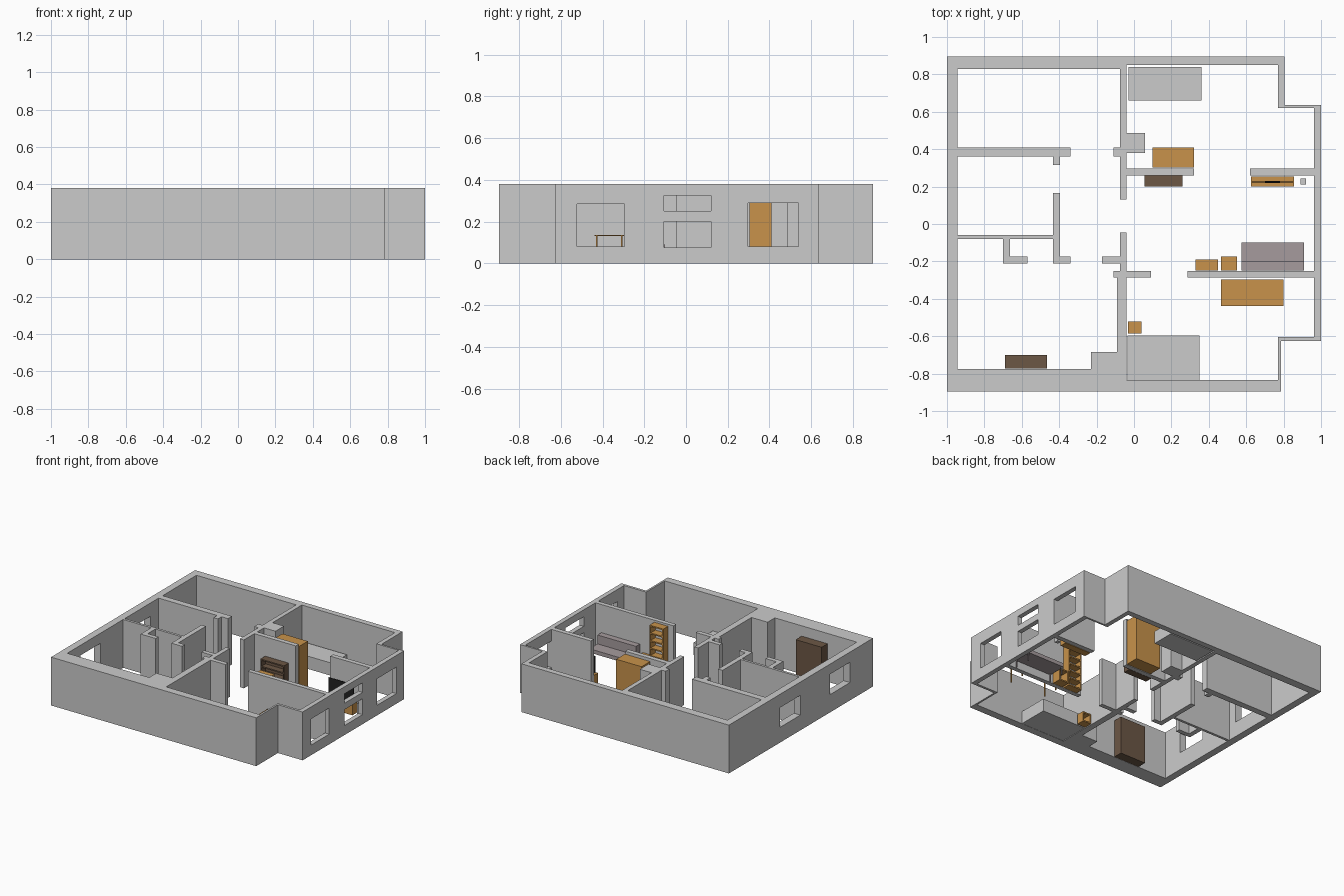
import bpy, bmesh

if "Cube" in bpy.data.objects:
    bpy.data.objects.remove(bpy.data.objects["Cube"])

H = 0.38  # wall height


def material(name, rgb):
    m = bpy.data.materials.new(name)
    m.diffuse_color = (*rgb, 1)
    m.use_nodes = True
    m.node_tree.nodes["Principled BSDF"].inputs["Base Color"].default_value = m.diffuse_color
    return m


ORANGE = material("light_wood", (0.58, 0.29, 0.07))
BROWN = material("dark_wood", (0.15, 0.095, 0.06))
MAUVE = material("sofa_fabric", (0.38, 0.33, 0.34))
BLACK = material("screen_black", (0.015, 0.015, 0.015))


def finish(name, bm, mat=None):
    me = bpy.data.meshes.new(name)
    bm.to_mesh(me)
    bm.free()
    ob = bpy.data.objects.new(name, me)
    bpy.context.collection.objects.link(ob)
    if mat:
        me.materials.append(mat)
    return ob


def boxes(name, parts, mat=None):
    """One object from boxes given as (x0, x1, y0, y1, z0, z1)."""
    bm = bmesh.new()
    for x0, x1, y0, y1, z0, z1 in parts:
        for v in bmesh.ops.create_cube(bm, size=1)["verts"]:
            v.co.x = x1 if v.co.x > 0 else x0
            v.co.y = y1 if v.co.y > 0 else y0
            v.co.z = z1 if v.co.z > 0 else z0
    return finish(name, bm, mat)


def legs(x0, x1, y0, y1, z, w=0.008, inset=0.006):
    """Four corner legs from the floor up to z."""
    return [(x, x + w, y, y + w, 0, z)
            for x in (x0 + inset, x1 - inset - w)
            for y in (y0 + inset, y1 - inset - w)]


def shelf_unit(name, x0, x1, y0, y1, h, n, mat, t=0.01, back=None):
    """Open case with two sides and n compartments."""
    parts = [(x0, x0 + t, y0, y1, 0, h), (x1 - t, x1, y0, y1, 0, h)]
    for i in range(n + 1):
        z = i * (h - t) / n
        parts.append((x0 + t, x1 - t, y0, y1, z, z + t))
    if back:
        parts.append((x0 + t, x1 - t, *back, t, h - t))
    return boxes(name, parts, mat)


def wall_plan(name, rects):
    """Union of floor-plan rectangles (x0, x1, y0, y1) extruded to H."""
    xs = sorted({v for r in rects for v in r[:2]})
    ys = sorted({v for r in rects for v in r[2:]})
    bm = bmesh.new()
    for xa, xb in zip(xs, xs[1:]):
        for ya, yb in zip(ys, ys[1:]):
            cx, cy = (xa + xb) / 2, (ya + yb) / 2
            if any(r[0] < cx < r[1] and r[2] < cy < r[3] for r in rects):
                bm.faces.new([bm.verts.new((x, y, 0)) for x, y in
                              ((xa, ya), (xb, ya), (xb, yb), (xa, yb))])
    bmesh.ops.remove_doubles(bm, verts=bm.verts[:], dist=1e-5)
    ext = bmesh.ops.extrude_face_region(bm, geom=bm.faces[:], use_keep_orig=True)
    for g in ext["geom"]:
        if isinstance(g, bmesh.types.BMVert):
            g.co.z = H
    bmesh.ops.recalc_face_normals(bm, faces=bm.faces[:])
    return finish(name, bm)


# Outer shell and partitions
outer = [
    (-1, -.04, .83, .895), (-.04, .805, .85, .895), (.77, .805, .62, .85),
    (.805, 1, .62, .635), (.963, 1, -.605, .62), (.77, 1, -.625, -.605),
    (.77, .785, -.835, -.625), (-1, .785, -.895, -.835),
    (-1, -.09, -.835, -.775), (-.23, -.04, -.835, -.685),
    (-1, -.943, -.775, .83),
]
inner = [
    (-.075, -.04, .13, .83), (-.11, -.075, .36, .41), (-.04, .06, .38, .487),
    (-.943, -.34, .36, .41), (-.433, -.395, .315, .36),
    (-.433, -.395, -.21, .165), (-.943, -.433, -.08, -.06),
    (-.7, -.663, -.21, -.08), (-.663, -.57, -.21, -.175),
    (-.395, -.34, -.21, -.175), (-.17, -.075, -.21, -.175),
    (-.075, -.04, -.25, -.045), (-.11, .09, -.285, -.25),
    (.285, .963, -.285, -.25), (-.04, .32, .26, .297),
    (.62, .963, .26, .297), (-.09, -.04, -.685, -.285),
]
walls = wall_plan("walls", outer + inner)

# Window openings in the left and right walls
cutter = boxes("window_cutter", [
    (.95, 1.05, -.522, -.295, .08, .285),
    (.95, 1.05, -.105, .12, .075, .2),
    (.95, 1.05, -.105, .12, .25, .325),
    (.95, 1.05, .2975, .54, .08, .288),
    (-1.05, -.93, .007, .26, .12, .275),
    (-1.05, -.93, -.61, -.36, .14, .30),
])
mod = walls.modifiers.new("windows", 'BOOLEAN')
mod.operation = 'DIFFERENCE'
mod.solver = 'EXACT'
mod.object = cutter
bpy.context.view_layer.objects.active = walls
bpy.ops.object.modifier_apply(modifier=mod.name)
bpy.data.objects.remove(cutter)

# Beds
boxes("back_bed", [(-.03, .36, .66, .84, 0, .1)])
boxes("front_bed", [(-.035, .35, -.833, -.595, 0, .1)])

# Wardrobes
boxes("back_wardrobe", [(.1, .32, .303, .41, 0, .36)], ORANGE)
boxes("front_wardrobe", [(-.69, -.465, -.773, -.7, 0, .3)], BROWN)

# Shelving in the living room
shelf_unit("low_bookcase", .055, .26, .2, .258, .23, 4, BROWN, back=(.25, .258))
shelf_unit("tall_bookcase", .33, .45, -.248, -.19, .365, 6, ORANGE)
shelf_unit("side_cabinet", .465, .55, -.248, -.175, .1, 1, ORANGE)

# Sofa
sofa = (.575, .91, -.248, -.1)
boxes("sofa", [(*sofa, .06, .09), (.575, .91, -.248, -.2, .09, .16)], MAUVE)
boxes("sofa_legs", legs(*sofa, .06), MAUVE)

# Screen, its stand and a small floor speaker
boxes("screen_stand", [(.625, .855, .2, .255, 0, .09)], ORANGE)
boxes("screen", [(.63, .85, .223, .228, .1, .23), (.7, .78, .22, .231, .09, .1)], BLACK)
boxes("floor_speaker", [(.89, .92, .21, .243, 0, .1)])

# Desk and bedside table
desk = (.465, .8, -.438, -.298)
boxes("desk_top", [(*desk, .13, .137)], ORANGE)
boxes("desk_legs", legs(*desk, .13), ORANGE)
shelf_unit("bedside_table", -.033, .04, -.585, -.52, .08, 1, ORANGE)
